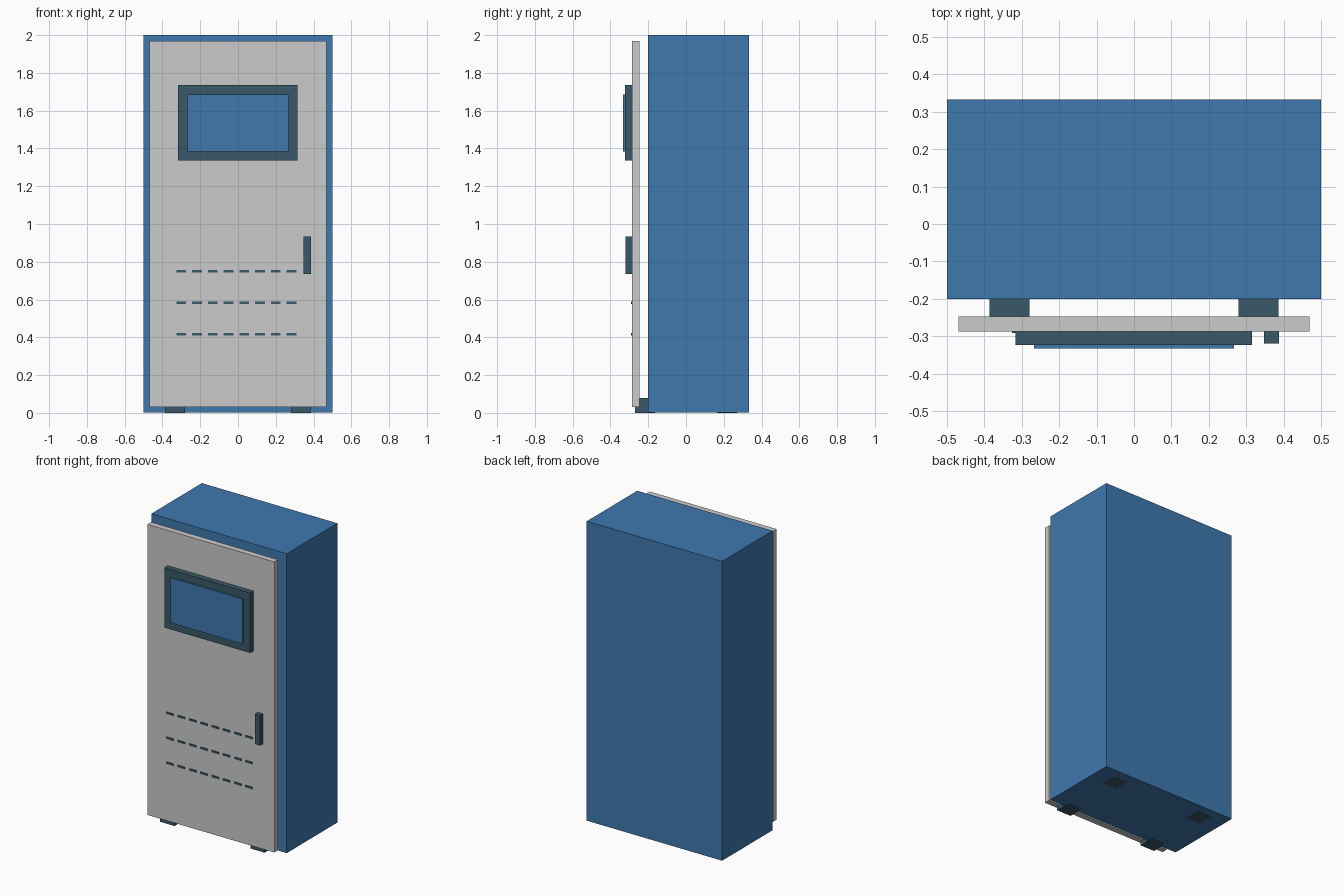
import bpy
import bmesh
from mathutils import Vector

if "Cube" in bpy.data.objects:
    bpy.data.objects.remove(bpy.data.objects["Cube"])


def material(name, color):
    m = bpy.data.materials.new(name)
    m.diffuse_color = color
    m.use_nodes = True
    m.node_tree.nodes["Principled BSDF"].inputs["Base Color"].default_value = m.diffuse_color
    return m


BLUE = material("cabinet_blue", (0.05, 0.19, 0.43, 1))
DARK = material("dark_trim", (0.04, 0.10, 0.14, 1))


def box(name, lo, hi, mat=None):
    """Axis-aligned box spanning two opposite corners."""
    lo, hi = Vector(lo), Vector(hi)
    bm = bmesh.new()
    bmesh.ops.create_cube(bm, size=1)
    bmesh.ops.scale(bm, vec=hi - lo, verts=bm.verts)
    mesh = bpy.data.meshes.new(name)
    bm.to_mesh(mesh)
    bm.free()
    obj = bpy.data.objects.new(name, mesh)
    obj.location = (lo + hi) / 2
    bpy.context.collection.objects.link(obj)
    if mat:
        mesh.materials.append(mat)
    return obj


# Cabinet body (raised a hair so the feet show underneath)
box("cabinet_body", (-0.5, -0.2, 0.001), (0.5, 0.333, 2.0), BLUE)

# Door panel, standing clear of the body
DOOR_Y = -0.287
box("door", (-0.469, DOOR_Y, 0.03), (0.469, -0.247, 1.97))

# Display frame and screen
box("display_frame", (-0.317, -0.323, 1.335), (0.315, DOOR_Y, 1.735), DARK)
box("display_screen", (-0.267, -0.333, 1.385), (0.267, -0.32, 1.685), BLUE)

# Door handle
box("door_handle", (0.348, -0.32, 0.734), (0.387, DOOR_Y, 0.934), DARK)

# Three rows of ventilation slots
for row in range(3):
    z = 0.417 + row / 6
    for col in range(8):
        x = -0.3 + col / 12
        box(f"vent_slot_{row}_{col}", (x - 0.026, -0.292, z - 0.006),
            (x + 0.026, DOOR_Y + 0.005, z + 0.007), DARK)

# Four feet, the front pair reaching out below the door
for side, sx in (("left", -1), ("right", 1)):
    for end, sy in (("front", -1), ("back", 1)):
        x, y = sx * 0.333, sy * 0.217
        box(f"{end}_{side}_foot", (x - 0.053, y - 0.053, 0),
            (x + 0.053, y + 0.053, 0.08), DARK)
